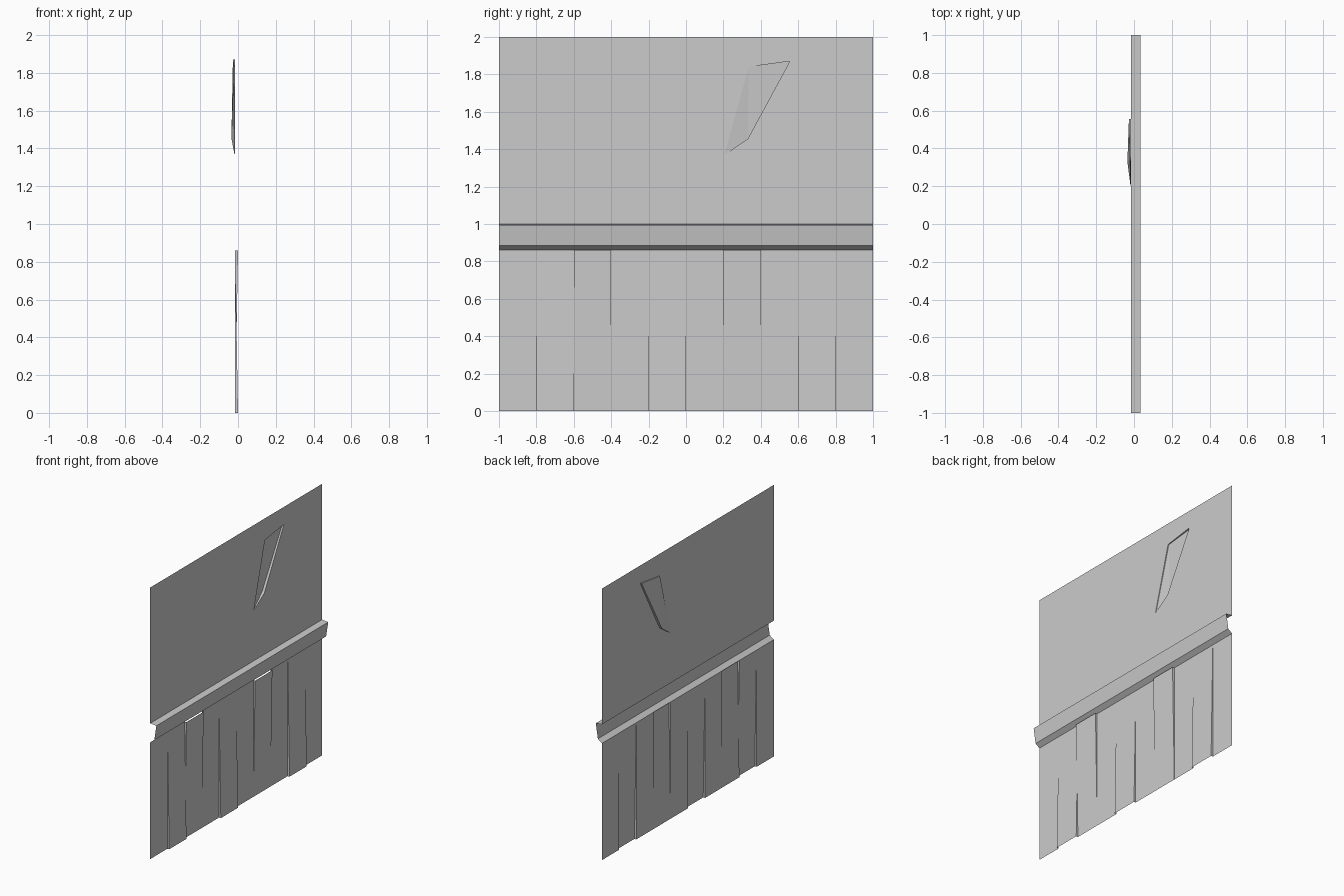
import bpy, bmesh

if "Cube" in bpy.data.objects:
    bpy.data.objects.remove(bpy.data.objects["Cube"])

BASE = -0.015   # wall plane
OUT = 0.0       # how far a warped board leans out


def make(name, polys):
    """Build a welded, flat-shaded sheet from polygons, facing +x."""
    bm = bmesh.new()
    for p in polys:
        bm.faces.new([bm.verts.new(c) for c in p])
    bmesh.ops.remove_doubles(bm, verts=bm.verts, dist=1e-5)
    me = bpy.data.meshes.new(name)
    bm.to_mesh(me)
    bm.free()
    ob = bpy.data.objects.new(name, me)
    bpy.context.collection.objects.link(ob)
    return ob


# Upper plaster: four faces around a damaged patch (corners run anticlockwise from +x)
outer = [(BASE, -1, 1), (BASE, 1, 1), (BASE, 1, 2), (BASE, -1, 2)]
patch = [(0.205, 1.37), (0.33, 1.455), (0.555, 1.87), (0.335, 1.84)]
depth = [-0.019, -0.035, -0.027, -0.022]
rim = [(BASE, y, z) for y, z in patch]
floor = [(x, y, z) for x, (y, z) in zip(depth, patch)]
make("plaster_wall", [(outer[i], outer[(i + 1) % 4], rim[(i + 1) % 4], rim[i])
                      for i in range(4)])

# Sunken patch: edge walls and a floor folded along one diagonal
sides = [(rim[i], rim[(i + 1) % 4], floor[(i + 1) % 4], floor[i]) for i in range(4)]
make("damaged_patch", sides + [(floor[0], floor[1], floor[3]),
                               (floor[1], floor[2], floor[3])])

# Dado rail: open profile swept along y
profile = [(BASE, 0.86), (0.018, 0.885), (0.035, 0.995), (BASE, 1.0)]
make("dado_rail", [((a[0], -1, a[1]), (a[0], 1, a[1]), (b[0], 1, b[1]), (b[0], -1, b[1]))
                   for a, b in zip(profile, profile[1:])])

# Lower boards: some lean out at the bottom, others at the top
bottom_out, top_out = {1, 4, 8}, {2, 6}
lean = [(OUT if i in bottom_out else BASE, OUT if i in top_out else BASE)
        for i in range(10)]
polys = []
for i, (b, t) in enumerate(lean):
    y0, y1 = -1 + 0.2 * i, -0.8 + 0.2 * i
    polys.append(((b, y0, 0), (b, y1, 0), (t, y1, 0.86), (t, y0, 0.86)))
    # Step between this board and the next one
    if i < 9:
        nb, nt = lean[i + 1]
        if b != nb and t != nt:      # crossing boards: two wedges meeting midway
            mid = (BASE + OUT) / 2
            polys.append(((b, y1, 0), (nb, y1, 0), (mid, y1, 0.43)))
            polys.append(((mid, y1, 0.43), (nt, y1, 0.86), (t, y1, 0.86)))
        elif b != nb:
            polys.append(((b, y1, 0), (nb, y1, 0), (t, y1, 0.86)))
        elif t != nt:
            polys.append(((b, y1, 0), (nt, y1, 0.86), (t, y1, 0.86)))
make("lower_boards", polys)
